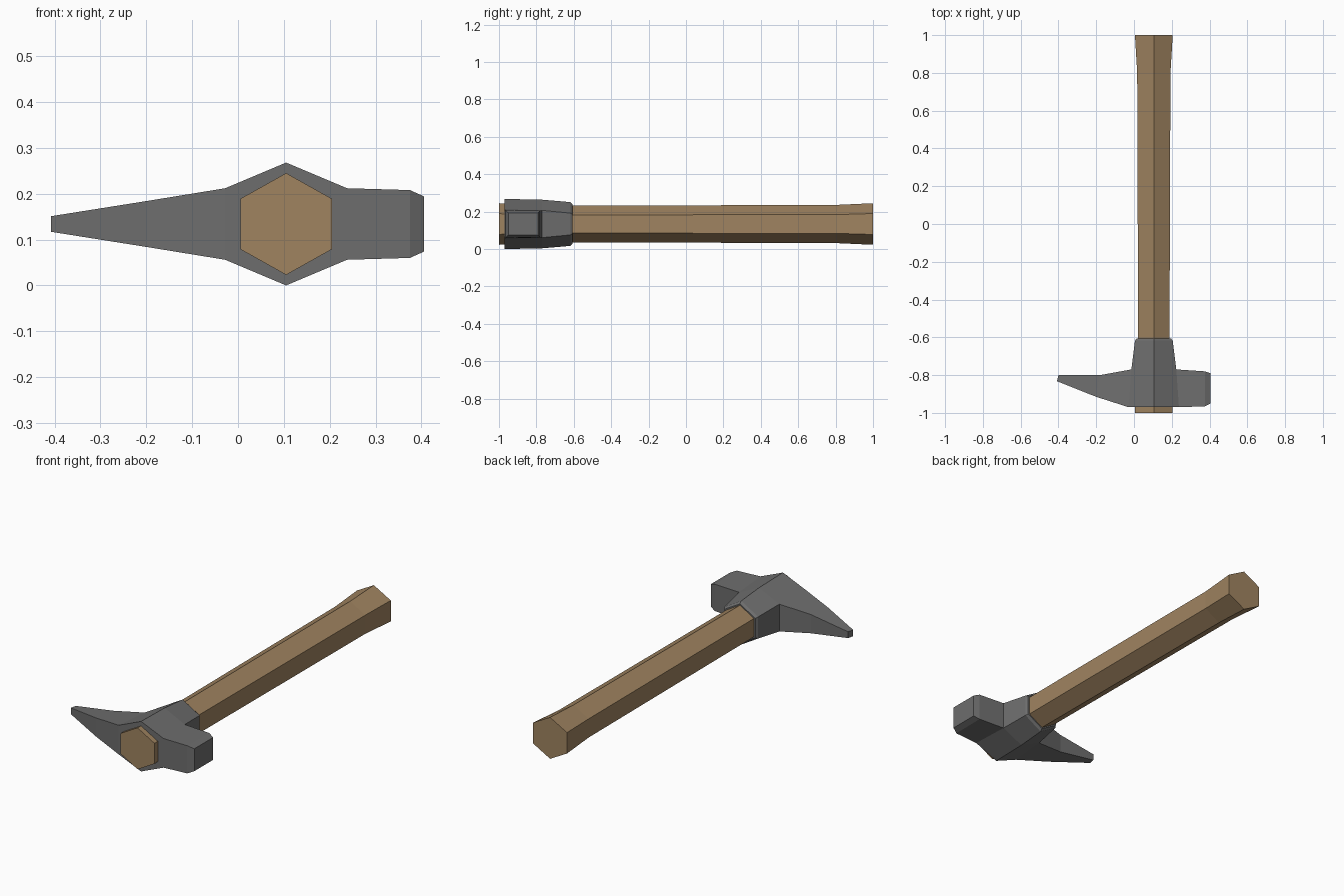
import bpy, bmesh

if "Cube" in bpy.data.objects:
    bpy.data.objects.remove(bpy.data.objects["Cube"])

CX, CZ = 0.105, 0.134   # axis of the handle


def material(name, color):
    m = bpy.data.materials.new(name)
    m.diffuse_color = (*color, 1)
    m.use_nodes = True
    m.node_tree.nodes["Principled BSDF"].inputs["Base Color"].default_value = m.diffuse_color
    return m


def hex_ring(bm, y, w, shoulder, top):
    """Six-sided section, starting at the top and going towards +x."""
    pts = [(0, top), (w, shoulder), (w, -shoulder),
           (0, -top), (-w, -shoulder), (-w, shoulder)]
    return [bm.verts.new((CX + x, y, CZ + z)) for x, z in pts]


def bridge(bm, a, b, skip=()):
    n = len(a)
    for i in range(n):
        if i not in skip:
            bm.faces.new((a[i], a[(i + 1) % n], b[(i + 1) % n], b[i]))


def arm(bm, start, sections):
    """Extend a side opening; each section is front x, y, back x, y, half height front, back."""
    ring = start
    for xf, yf, xb, yb, hf, hb in sections:
        new = [bm.verts.new(p) for p in ((xf, yf, CZ + hf), (xf, yf, CZ - hf),
                                         (xb, yb, CZ - hb), (xb, yb, CZ + hb))]
        bridge(bm, ring, new)
        ring = new
    bm.faces.new(ring)


def finish(bm, name, mat):
    bmesh.ops.recalc_face_normals(bm, faces=bm.faces)
    me = bpy.data.meshes.new(name)
    bm.to_mesh(me)
    bm.free()
    me.materials.append(mat)
    ob = bpy.data.objects.new(name, me)
    bpy.context.collection.objects.link(ob)


wood = material("brown wood", (0.35, 0.23, 0.118))
steel = material("grey steel", (0.155, 0.155, 0.155))

# Handle: hexagonal shaft flared at both ends
bm = bmesh.new()
rings = [hex_ring(bm, y, w, s, t) for y, w, s, t in (
    (-1.0, 0.1, 0.055, 0.111), (-0.6, 0.083, 0.049, 0.098),
    (0.8, 0.088, 0.05, 0.102), (1.0, 0.1, 0.056, 0.111))]
for a, b in zip(rings, rings[1:]):
    bridge(bm, a, b)
bm.faces.new(rings[0])
bm.faces.new(rings[-1])
finish(bm, "handle", wood)

# Head: hexagonal socket with a bevelled collar
bm = bmesh.new()
rings = [hex_ring(bm, y, w, s, t) for y, w, s, t in (
    (-0.97, 0.133, 0.078, 0.134), (-0.77, 0.119, 0.073, 0.130),
    (-0.618, 0.1, 0.058, 0.117), (-0.606, 0.092, 0.052, 0.105))]
for k, (a, b) in enumerate(zip(rings, rings[1:])):
    bridge(bm, a, b, skip=(1, 4) if k == 0 else ())
bm.faces.new(rings[0])
bm.faces.new(rings[-1])
f, m = rings[0], rings[1]

# Striking face on the right, with a chamfered end
arm(bm, [f[1], f[2], m[2], m[1]], (
    (0.375, -0.965, 0.375, -0.78, 0.074, 0.072),
    (0.406, -0.95, 0.406, -0.79, 0.06, 0.06)))

# Tapered pick on the left
arm(bm, [f[5], f[4], m[4], m[5]], (
    (-0.2, -0.915, -0.18, -0.8, 0.05, 0.05),
    (-0.408, -0.832, -0.4, -0.8, 0.017, 0.017)))
finish(bm, "hammer_head", steel)
